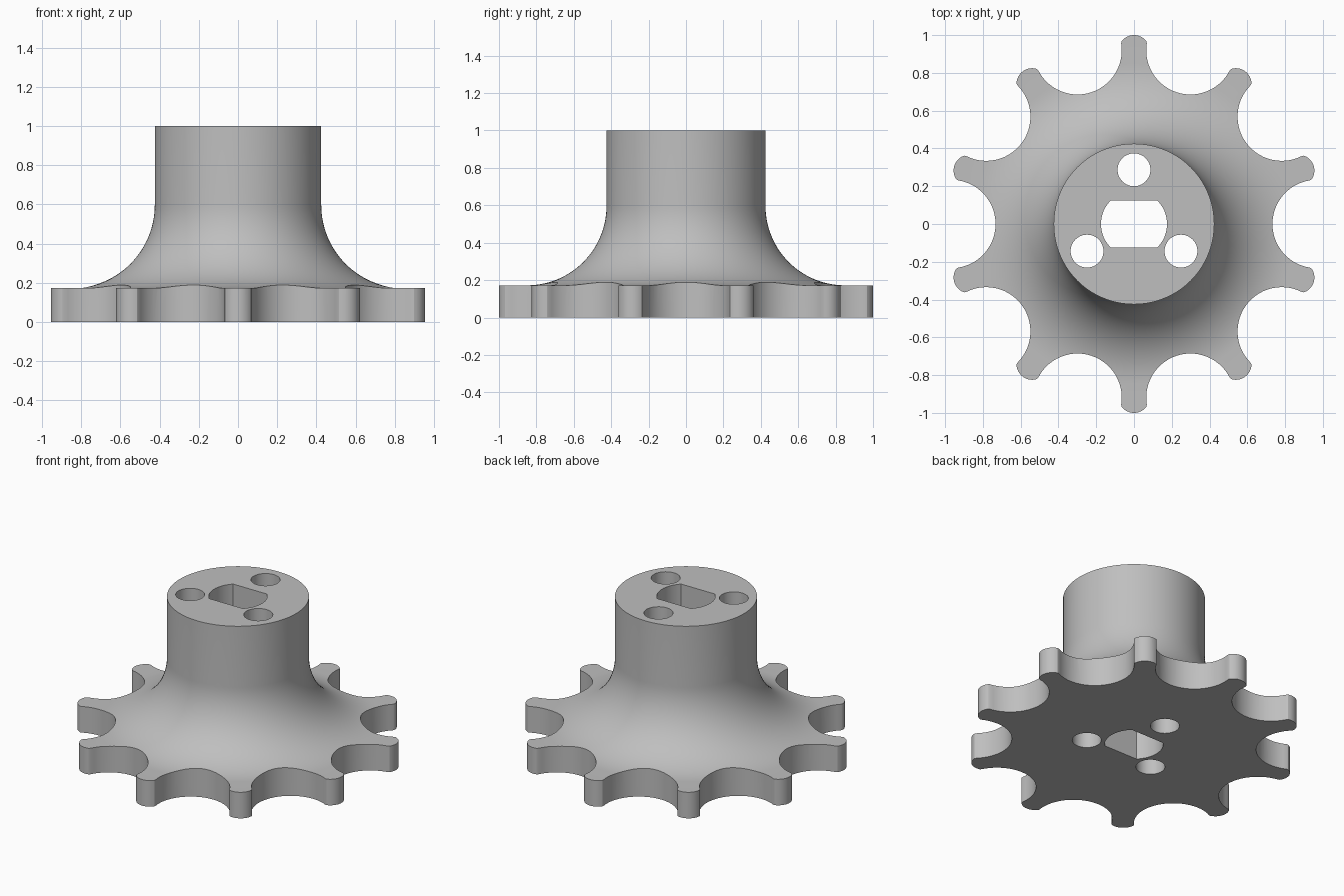
import bpy, bmesh
from math import sin, cos, pi, radians, atan2, asin, sqrt, hypot

TEETH = 10
HUB_R, HEIGHT, PLATE, FILLET = 0.425, 1.0, 0.172, 0.425

old = bpy.data.objects.get("Cube")
if old:
    bpy.data.objects.remove(old, do_unlink=True)

grey = bpy.data.materials.new("light_grey")
grey.use_nodes = True
COLOUR = (0.52, 0.52, 0.52, 1)
grey.diffuse_color = COLOUR
grey.node_tree.nodes["Principled BSDF"].inputs["Base Color"].default_value = COLOUR


def arc(cx, cy, r, a0, a1, n):
    return [(cx + r * cos(a0 + (a1 - a0) * i / n), cy + r * sin(a0 + (a1 - a0) * i / n))
            for i in range(n + 1)]


def add_object(name, bm):
    bmesh.ops.recalc_face_normals(bm, faces=bm.faces)
    mesh = bpy.data.meshes.new(name)
    bm.to_mesh(mesh)
    bm.free()
    mesh.materials.append(grey)
    ob = bpy.data.objects.new(name, mesh)
    bpy.context.collection.objects.link(ob)
    return ob


def prism(name, outline, z0, z1):
    bm = bmesh.new()
    face = bm.faces.new([bm.verts.new((x, y, z0)) for x, y in outline])
    top = bmesh.ops.extrude_face_region(bm, geom=[face])["geom"]
    bmesh.ops.translate(bm, vec=(0, 0, z1 - z0),
                        verts=[v for v in top if isinstance(v, bmesh.types.BMVert)])
    return add_object(name, bm)


def lathe(name, profile, steps):
    bm = bmesh.new()
    rings = [[bm.verts.new((r * cos(2 * pi * i / steps), r * sin(2 * pi * i / steps), z))
              for i in range(steps)] for r, z in profile]
    for a, b in zip(rings, rings[1:]):
        for i in range(steps):
            j = (i + 1) % steps
            bm.faces.new((a[i], a[j], b[j], b[i]))
    bm.faces.new(rings[0])
    bm.faces.new(rings[-1])
    return add_object(name, bm)


def cut(ob, cutter, operation):
    cutter.hide_render = True
    mod = ob.modifiers.new(cutter.name, "BOOLEAN")
    mod.operation, mod.solver, mod.object = operation, "EXACT", cutter
    bpy.context.view_layer.update()
    graph = bpy.context.evaluated_depsgraph_get()
    mesh = bpy.data.meshes.new_from_object(ob.evaluated_get(graph))
    ob.modifiers.clear()
    ob.data = mesh
    bpy.data.objects.remove(cutter, do_unlink=True)


# Hub flowing through a fillet into the plate
profile = [(1.1, 0), (1.1, PLATE)]
profile += arc(HUB_R + FILLET, PLATE + FILLET, FILLET, -pi / 2, -pi, 28)
profile.append((HUB_R, HEIGHT))
sprocket = lathe("sprocket", profile, 160)

# Toothed outline: rounded tips between round notches
notch_d, notch_r, tip_half, tip_r = 0.967, 0.234, 0.073, 0.083
step = 2 * pi / TEETH
tip_c = 1 - tip_r
tip_sweep = asin(tip_half / tip_r)
corner_y = tip_c + sqrt(tip_r ** 2 - tip_half ** 2)
corner_a = step / 2 - atan2(tip_half, corner_y)
corner_d = hypot(tip_half, corner_y)
notch_a = atan2(corner_d * sin(corner_a), corner_d * cos(corner_a) - notch_d)
outline = []
for k in range(TEETH):
    a = k * step
    outline += arc(notch_d * cos(a), notch_d * sin(a), notch_r,
                   a + 2 * pi - notch_a, a + notch_a, 28)
    t = a + step / 2
    outline += arc(tip_c * cos(t), tip_c * sin(t), tip_r,
                   t - tip_sweep, t + tip_sweep, 14)[1:-1]
cut(sprocket, prism("tooth_outline", outline, -0.1, 1.1), "INTERSECT")

# Double-flat shaft bore
bore_a = asin(0.125 / 0.175)
bore = arc(0, 0, 0.175, -bore_a, bore_a, 16) + arc(0, 0, 0.175, pi - bore_a, pi + bore_a, 16)
cut(sprocket, prism("shaft_bore", bore, -0.1, 1.1), "DIFFERENCE")

# Three bolt holes
for deg in (90, 210, 330):
    a = radians(deg)
    hole = arc(0.287 * cos(a), 0.287 * sin(a), 0.087, 0, 2 * pi, 48)[:-1]
    cut(sprocket, prism("bolt_hole", hole, -0.1, 1.1), "DIFFERENCE")

bpy.ops.object.select_all(action="DESELECT")
sprocket.select_set(True)
bpy.context.view_layer.objects.active = sprocket
bpy.ops.object.shade_smooth_by_angle(angle=radians(30))
